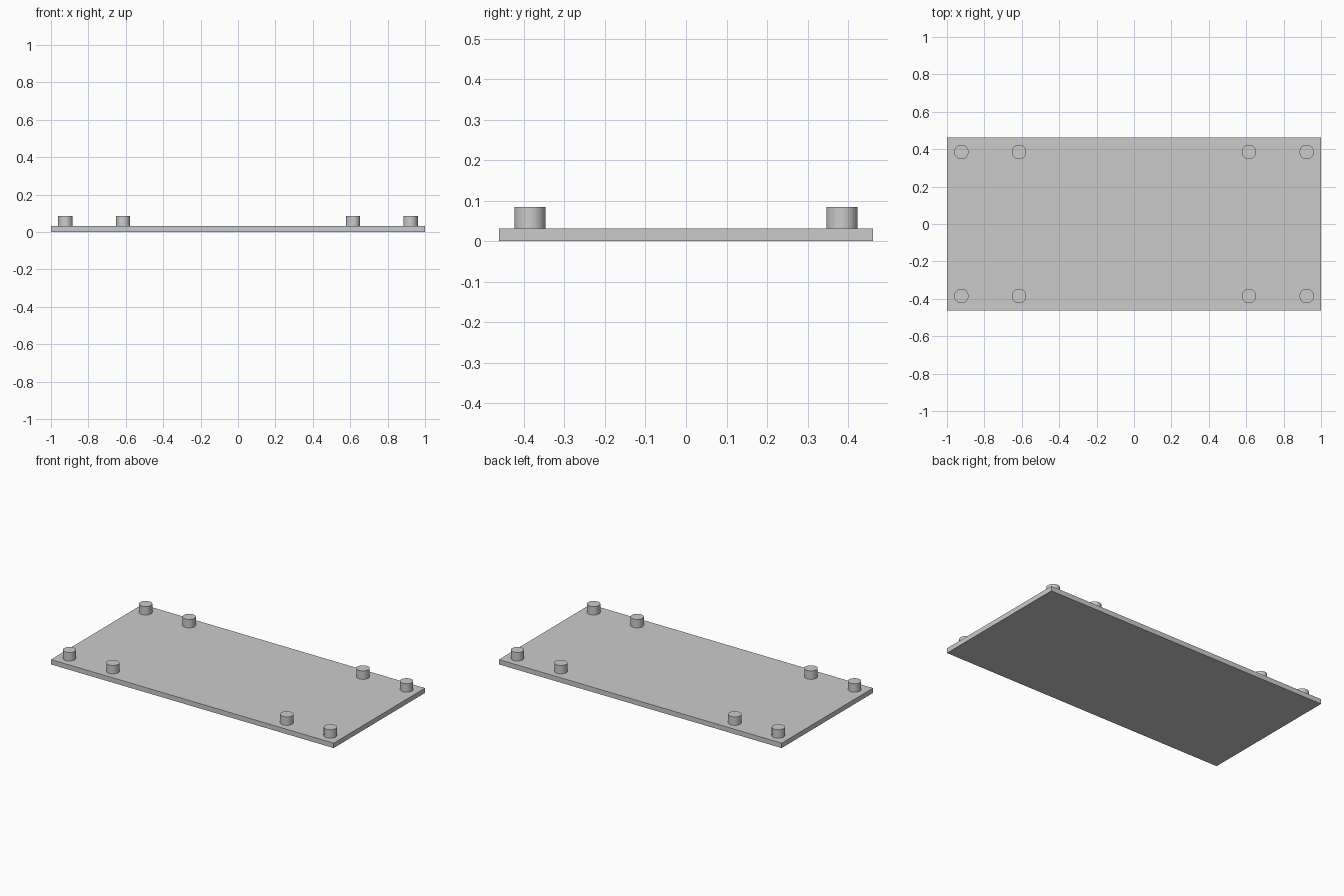
import bpy

if "Cube" in bpy.data.objects:
    bpy.data.objects.remove(bpy.data.objects["Cube"])

W, D, T = 2.0, 0.923, 0.031   # plate size
PEG_R, PEG_TOP = 0.0385, 0.085

# Base plate
bpy.ops.mesh.primitive_cube_add(size=1, location=(0, 0, T / 2))
plate = bpy.context.object
plate.name = "base_plate"
plate.scale = (W, D, T)
bpy.ops.object.transform_apply(location=False, rotation=False, scale=True)


def add_peg(name, x, y):
    z0 = T - 0.004  # sunk slightly into the plate
    bpy.ops.mesh.primitive_cylinder_add(
        vertices=32, radius=PEG_R, depth=PEG_TOP - z0,
        location=(x, y, (PEG_TOP + z0) / 2))
    bpy.context.object.name = name


# Locating pegs: an outer and an inner pair at each end
for sx, side in ((-1, "left"), (1, "right")):
    for sy, row in ((-1, "front"), (1, "back")):
        for x, place in ((0.923, "outer"), (0.615, "inner")):
            add_peg(f"peg_{row}_{side}_{place}", sx * x, sy * 0.385)
